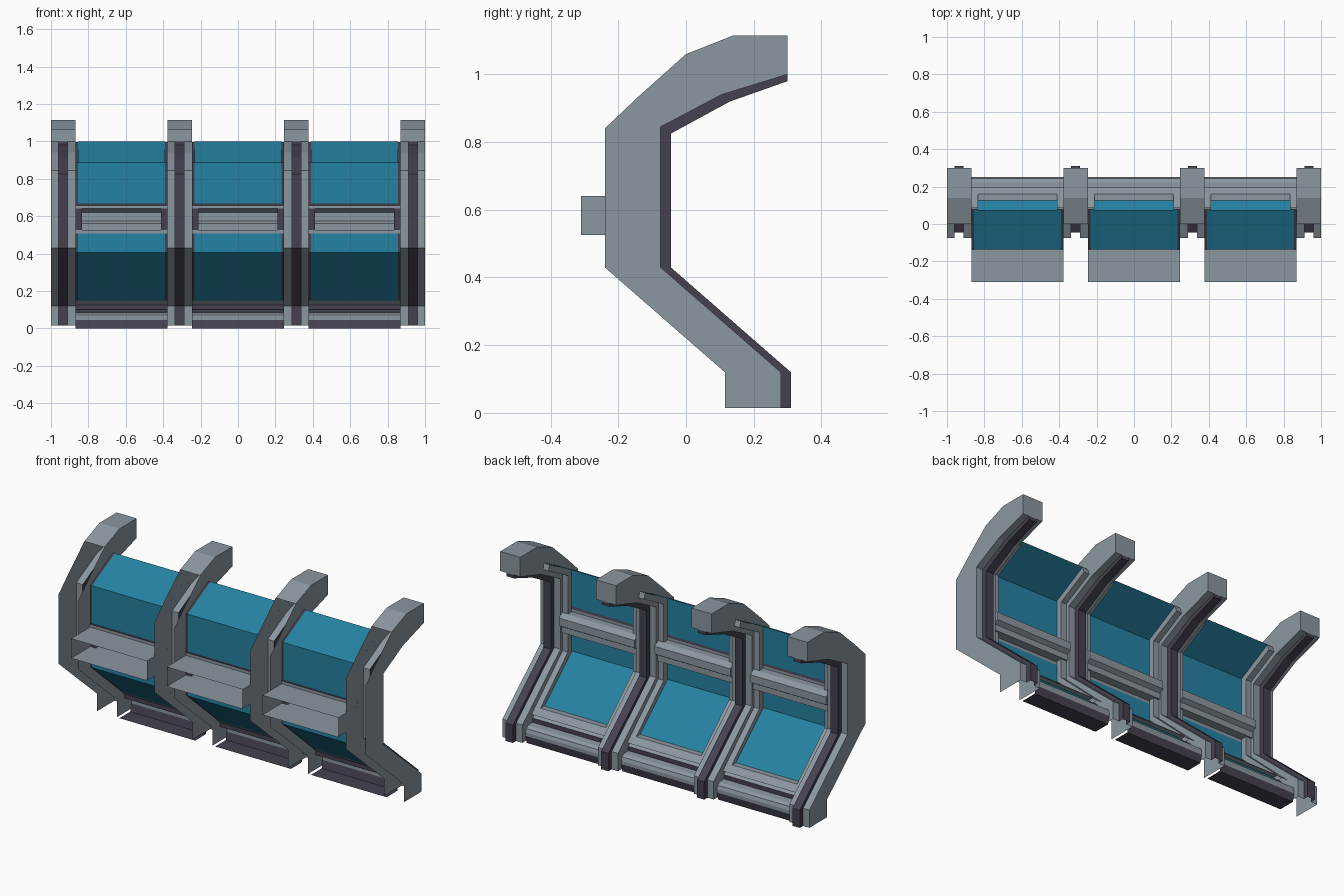
import bpy, bmesh

if "Cube" in bpy.data.objects:
    bpy.data.objects.remove(bpy.data.objects["Cube"])


def material(name, rgb):
    m = bpy.data.materials.new(name)
    m.diffuse_color = (*rgb, 1)
    m.use_nodes = True
    m.node_tree.nodes["Principled BSDF"].inputs["Base Color"].default_value = m.diffuse_color
    return m


MATS = [material("grey metal", (0.26, 0.31, 0.35)),
        material("dark trim", (0.06, 0.053, 0.08)),
        material("blue glass", (0.018, 0.22, 0.36))]
GREY, DARK, BLUE = 0, 1, 2


class Part:
    """Collects sheets and plates into one object."""

    def __init__(self, name, cx):
        self.name, self.cx, self.bm = name, cx, bmesh.new()

    def face(self, pts, mat):
        f = self.bm.faces.new([self.bm.verts.new((x + self.cx, y, z)) for x, y, z in pts])
        f.material_index = mat

    def plate(self, x, profile, mat=GREY):
        self.face([(x, y, z) for y, z in profile], mat)

    def sweep(self, profile, x0, x1, mats=GREY):
        for i, (a, b) in enumerate(zip(profile, profile[1:])):
            m = mats if isinstance(mats, int) else mats[i]
            self.face([(x0, *a), (x1, *a), (x1, *b), (x0, *b)], m)

    def ribbon(self, x, p, q, mat):
        for i in range(len(p) - 1):
            self.plate(x, [p[i], p[i + 1], q[i + 1], q[i]], mat)

    def finish(self):
        bmesh.ops.remove_doubles(self.bm, verts=self.bm.verts, dist=0.0002)
        bmesh.ops.recalc_face_normals(self.bm, faces=self.bm.faces)
        me = bpy.data.meshes.new(self.name)
        self.bm.to_mesh(me)
        self.bm.free()
        for m in MATS:
            me.materials.append(m)
        ob = bpy.data.objects.new(self.name, me)
        bpy.context.collection.objects.link(ob)


# Side profiles as (y, z)
CAP = [(0.30, 1.0), (0.30, 1.115), (0.14, 1.115), (0.0, 1.06)]
FRONT = [(-0.14, 0.935), (-0.24, 0.84), (-0.24, 0.43), (0.115, 0.12), (0.115, 0.015)]
INNER = [(0.28, 0.015), (0.28, 0.12), (-0.075, 0.43), (-0.075, 0.845), (0.105, 0.94), (0.30, 1.0)]
STRIP = [(0.31, 0.015), (0.31, 0.12), (-0.045, 0.43), (-0.045, 0.825), (0.13, 0.92), (0.30, 0.98)]
GLASS_LOW = [(0.155, 0.15), (-0.135, 0.406), (-0.135, 0.508)]
GLASS_TOP = [(-0.135, 0.668), (-0.135, 0.888), (0.075, 1.0)]
RAIL_OUT = [(0.160, 0.15), (-0.130, 0.406), (-0.130, 0.886), (0.077, 0.997)]
RAIL_IN = [(0.195, 0.15), (-0.095, 0.415), (-0.095, 0.865), (0.088, 0.962)]
SHELF = [(-0.31, 0.64), (-0.09, 0.64), (-0.06, 0.62), (-0.06, 0.575),
         (-0.085, 0.56), (-0.085, 0.525), (-0.31, 0.525)]
SILL = [(0.155, 0.15), (0.185, 0.125), (0.185, 0.10), (0.225, 0.097), (0.243, 0.085),
        (0.25, 0.065), (0.25, 0.045), (0.24, 0.0), (0.14, 0.0)]

RW, SW = 0.065, 0.024      # half widths of rib and its dark strip
GAP, GW = 0.2467, 0.232    # half widths of bay and glass

# Ribs: side plates, capped top, open front, dark strip set in the inner face
for i in range(4):
    rib = Part("rib_%d" % (i + 1), -0.935 + i * 0.6233)
    for s in (-1, 1):
        rib.plate(s * RW, CAP + FRONT + INNER[:-1])
        rib.sweep(INNER, s * RW, s * SW)
        rib.ribbon(s * SW, INNER, STRIP, DARK)
    rib.sweep(CAP, -RW, RW)
    rib.sweep(STRIP, -SW, SW, DARK)
    rib.plate(0, [(0.2999, 0.98), (0.30, 1.0), (0.2999, 1.0)], DARK)
    rib.sweep([(0.30, 0.98), (0.30, 1.0)], -SW, SW, DARK)
    rib.finish()

for i in range(3):
    cx = (i - 1) * 0.6233
    # Bent window panes
    panes = Part("window_%d" % (i + 1), cx)
    panes.sweep(GLASS_LOW, -GW, GW, BLUE)
    panes.sweep(GLASS_TOP, -GW, GW, BLUE)
    panes.finish()

    # Side rails of the window frame
    frame = Part("window_frame_%d" % (i + 1), cx)
    for s in (-1, 1):
        a, b = s * 0.212, s * GAP
        frame.sweep(RAIL_OUT, a, b, DARK)
        frame.sweep(RAIL_IN, a, b, GREY)
        frame.ribbon(a, RAIL_OUT, RAIL_IN, GREY)
        frame.sweep([RAIL_OUT[-1], RAIL_IN[-1]], a, b, GREY)
    # Bands above and below the shelf and the lower frame edge
    frame.sweep([(-0.135, 0.668), (-0.132, 0.655), (-0.132, 0.64)], -GAP, GAP, [DARK, GREY])
    frame.sweep([(-0.135, 0.525), (-0.135, 0.508)], -GAP, GAP, GREY)
    frame.sweep([(0.195, 0.15), (0.16, 0.182), (0.125, 0.182)], -0.212, 0.212, GREY)
    frame.finish()

    # Cross shelf, open to the front
    shelf = Part("cross_shelf_%d" % (i + 1), cx)
    shelf.sweep(SHELF, -GAP, GAP)
    for s in (-1, 1):
        shelf.plate(s * GAP, SHELF)
    shelf.finish()

    # Bottom sill with dark lower lip
    sill = Part("bottom_sill_%d" % (i + 1), cx)
    sill.sweep(SILL, -GAP, GAP, [GREY, DARK, GREY, GREY, GREY, GREY, DARK, DARK])
    sill.finish()
